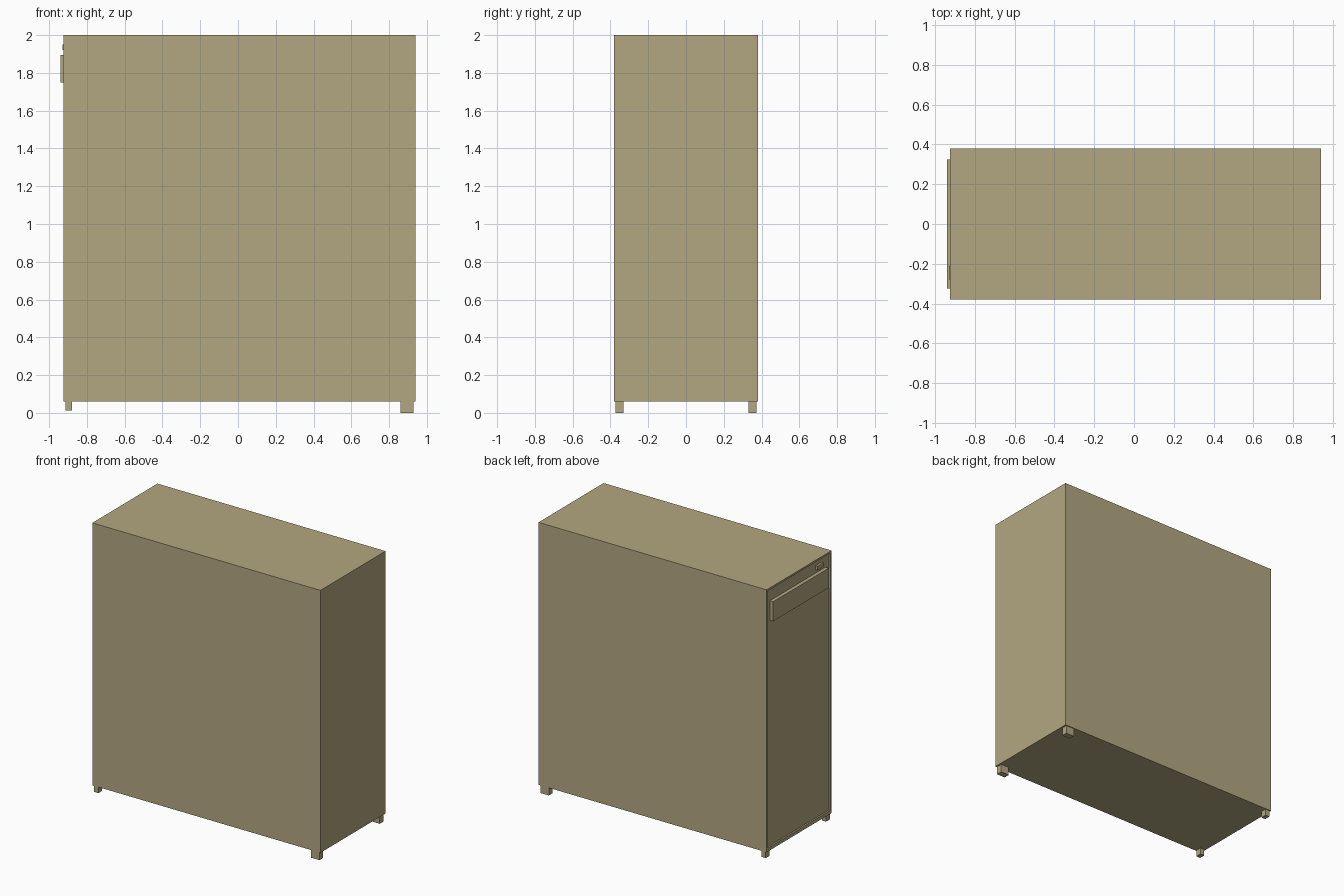
import bpy

if "Cube" in bpy.data.objects:
    bpy.data.objects.remove(bpy.data.objects["Cube"])


def box(name, lo, hi):
    """Axis-aligned box between two corners."""
    bpy.ops.mesh.primitive_cube_add(size=1, location=[(a + b) / 2 for a, b in zip(lo, hi)])
    ob = bpy.context.object
    ob.name = name
    ob.scale = [b - a for a, b in zip(lo, hi)]
    bpy.ops.object.transform_apply(location=False, rotation=False, scale=True)
    mat = bpy.data.materials.get("beige_paint")
    if mat is None:
        mat = bpy.data.materials.new("beige_paint")
        mat.diffuse_color = (0.45, 0.39, 0.22, 1)
        mat.use_nodes = True
        mat.node_tree.nodes["Principled BSDF"].inputs["Base Color"].default_value = mat.diffuse_color
    ob.data.materials.append(mat)
    return ob


X0, X1, W = -0.925, 0.94, 0.38   # cabinet ends and half width
Z0, Z1 = 0.06, 2.0
RECESS = 0.012                   # door set back from the cabinet rim
RIM, SILL = 0.014, 0.025

# Cabinet body, with a thin rim around the door
box("cabinet_body", (X0 + RECESS, -W, Z0), (X1, W, Z1))
for side, s in (("left", 1), ("right", -1)):
    ys = sorted((s * W, s * (W - RIM)))
    box(f"rim_{side}", (X0, ys[0], Z0), (X0 + RECESS, ys[1], Z1))
box("rim_top", (X0, -W + RIM, Z1 - RIM), (X0 + RECESS, W - RIM, Z1))
box("rim_sill", (X0, -W + RIM, Z0), (X0 + RECESS, W - RIM, Z0 + SILL))

# Handle panel and small button on the door
box("handle_panel", (-0.94, -0.325, 1.75), (X0 + RECESS, 0.325, 1.895))
box("button", (-0.929, -0.28, 1.92), (X0 + RECESS, -0.21, 1.95))

# Feet: narrow pair below the door, wide pair at the other end
for side, s in (("left", 1), ("right", -1)):
    ys = sorted((s * 0.374, s * 0.33))
    box(f"door_foot_{side}", (-0.914, ys[0], 0.012), (-0.88, ys[1], Z0))
    box(f"rear_foot_{side}", (0.86, ys[0], 0.0), (0.928, ys[1], Z0))
